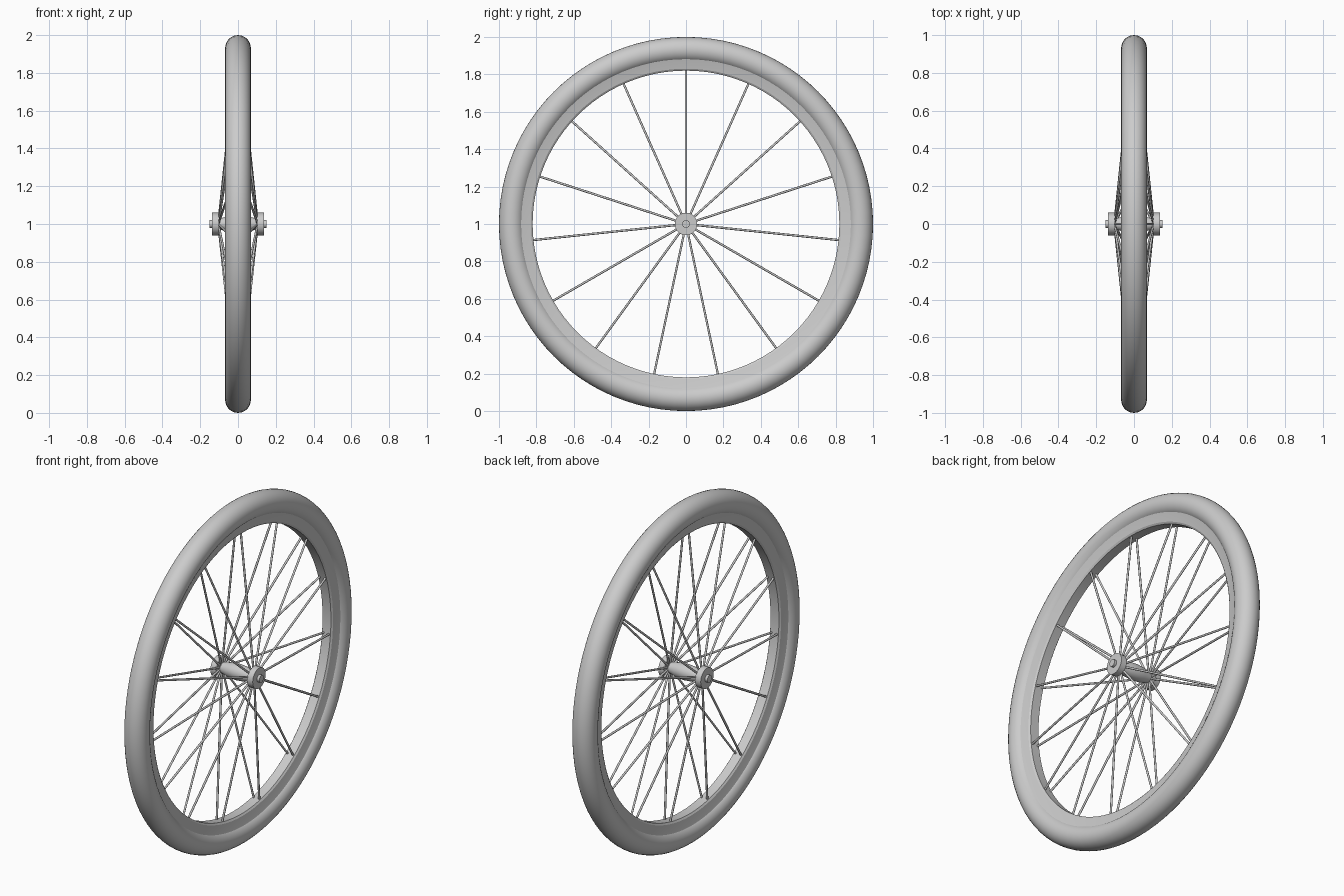
import bpy, bmesh
from math import sin, cos, pi, radians
from mathutils import Vector

if "Cube" in bpy.data.objects:
    bpy.data.objects.remove(bpy.data.objects["Cube"])

CENTRE = Vector((0, 0, 1))


def lathe(name, profile, segments, closed=False, angle=30):
    """Revolve (x, radius) points around the wheel axle."""
    bm = bmesh.new()
    rings = []
    for i in range(segments):
        a = 2 * pi * i / segments
        rings.append([bm.verts.new(CENTRE + Vector((x, r * sin(a), r * cos(a))))
                      for x, r in profile])
    n = len(profile)
    for i in range(segments):
        p, q = rings[i], rings[(i + 1) % segments]
        for j in range(n if closed else n - 1):
            k = (j + 1) % n
            bm.faces.new((p[j], p[k], q[k], q[j]))
    if not closed:
        bm.faces.new([ring[0] for ring in rings])
        bm.faces.new([ring[-1] for ring in rings])
    bmesh.ops.recalc_face_normals(bm, faces=bm.faces)
    mesh = bpy.data.meshes.new(name)
    bm.to_mesh(mesh)
    bm.free()
    ob = bpy.data.objects.new(name, mesh)
    bpy.context.collection.objects.link(ob)
    smooth(ob, angle)
    return ob


def smooth(ob, angle=30):
    bpy.ops.object.select_all(action='DESELECT')
    bpy.context.view_layer.objects.active = ob
    ob.select_set(True)
    bpy.ops.object.shade_smooth_by_angle(angle=radians(angle))


# Tire: round section
tire = [(0.068 * cos(2 * pi * i / 28), 0.932 + 0.068 * sin(2 * pi * i / 28))
        for i in range(28)]
lathe("tire", tire, 96, closed=True)

# Rim: sloped side walls and a shallow inner band
half = [(0.046, 0.885), (0.042, 0.87), (0.034, 0.83), (0.027, 0.82)]
rim = half + [(-x, r) for x, r in reversed(half)]
lathe("rim", rim, 96, closed=True, angle=20)

# Hub: spindle body between two end caps
lathe("hub_body", [(-0.11, 0.028), (-0.09, 0.031), (-0.05, 0.041), (0, 0.045),
                   (0.05, 0.041), (0.09, 0.031), (0.11, 0.028)], 32)
for side, s in (("right", 1), ("left", -1)):
    lathe(side + "_hub_cap", [(s * 0.1, 0.06), (s * 0.137, 0.06)], 32)
lathe("axle", [(-0.152, 0.021), (0.152, 0.021)], 24)

# Spokes: fifteen on each side, leaning in to the rim
for side, s in (("right", 1), ("left", -1)):
    bm = bmesh.new()
    for i in range(15):
        a = 2 * pi * i / 15
        out = Vector((0, sin(a), cos(a)))
        p = CENTRE + out * 0.02 + Vector((s * 0.102, 0, 0))
        q = CENTRE + out * 0.83 + Vector((s * 0.017, 0, 0))
        d = q - p
        rod = bmesh.ops.create_cone(bm, cap_ends=True, segments=8, radius1=0.006,
                                    radius2=0.006, depth=d.length)["verts"]
        bmesh.ops.rotate(bm, verts=rod,
                         matrix=d.to_track_quat('Z', 'Y').to_matrix())
        bmesh.ops.translate(bm, verts=rod, vec=(p + q) / 2)
    mesh = bpy.data.meshes.new(side + "_spokes")
    bm.to_mesh(mesh)
    bm.free()
    ob = bpy.data.objects.new(side + "_spokes", mesh)
    bpy.context.collection.objects.link(ob)
    smooth(ob, 50)
